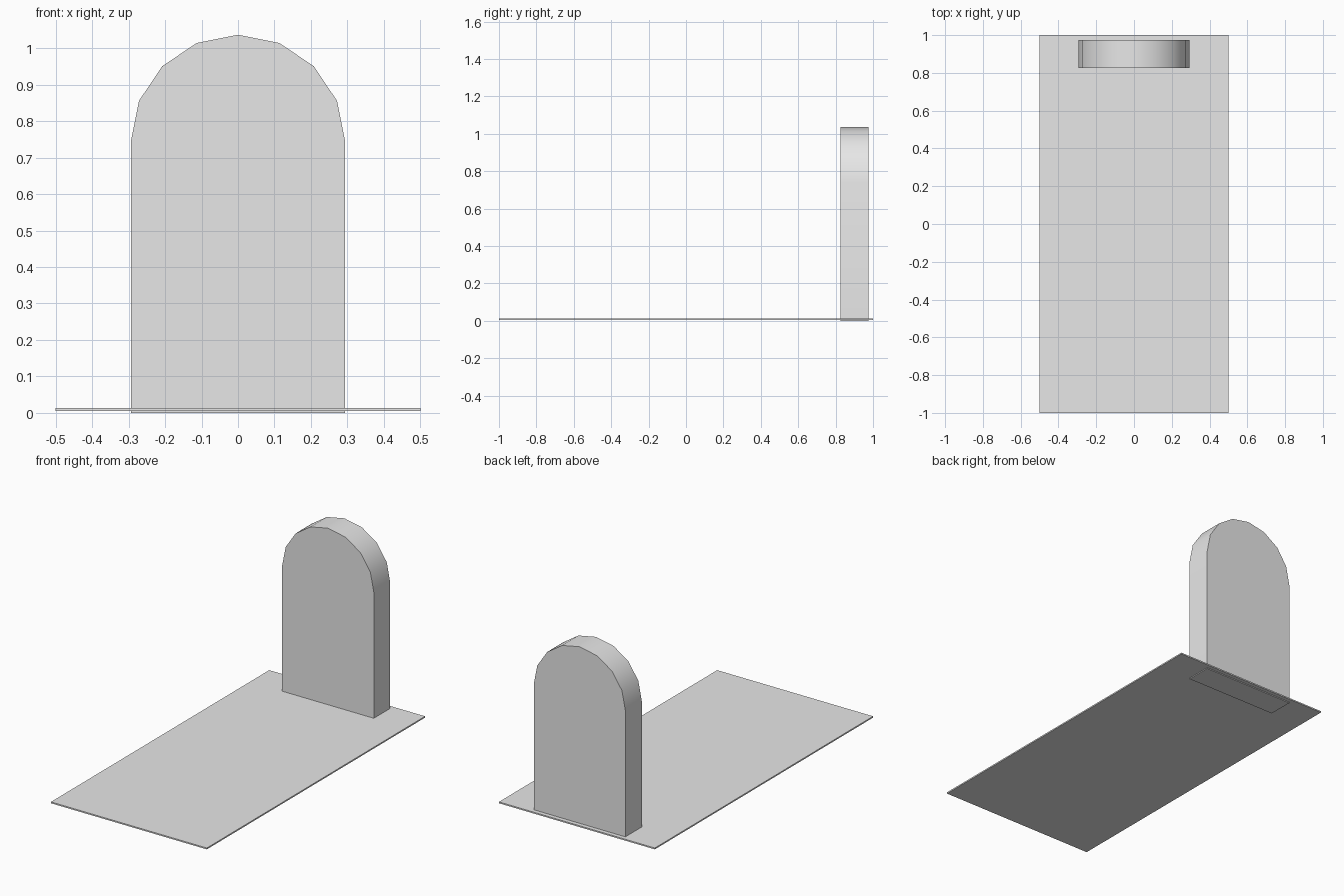
import bpy
import bmesh
import math

cube = bpy.data.objects.get("Cube")
if cube:
    bpy.data.objects.remove(cube, do_unlink=True)

stone = bpy.data.materials.new("light_grey_stone")
stone.use_nodes = True
colour = (0.8, 0.8, 0.8, 1)
stone.diffuse_color = colour
stone.node_tree.nodes["Principled BSDF"].inputs["Base Color"].default_value = colour


def add_object(name, bm):
    bmesh.ops.recalc_face_normals(bm, faces=bm.faces)
    mesh = bpy.data.meshes.new(name)
    bm.to_mesh(mesh)
    bm.free()
    mesh.materials.append(stone)
    obj = bpy.data.objects.new(name, mesh)
    bpy.context.collection.objects.link(obj)
    return obj


# Thin ground slab, just above the foot of the headstone
bm = bmesh.new()
bmesh.ops.create_cube(bm, size=1)
bmesh.ops.scale(bm, vec=(1, 2, 0.008), verts=bm.verts)
bmesh.ops.translate(bm, vec=(0, 0, 0.009), verts=bm.verts)
add_object("ground_slab", bm)

# Headstone: rectangular body under an eight-sided half-round top
RADIUS, SPRING, FRONT, BACK, SIDES = 0.294, 0.743, 0.825, 0.975, 8
outline = [(-RADIUS, 0), (RADIUS, 0)]
for i in range(SIDES + 1):
    a = math.pi * i / SIDES
    outline.append((RADIUS * math.cos(a), SPRING + RADIUS * math.sin(a)))

bm = bmesh.new()
front = bm.faces.new([bm.verts.new((x, FRONT, z)) for x, z in outline])
result = bmesh.ops.extrude_face_region(bm, geom=[front], use_keep_orig=True)
moved = [v for v in result["geom"] if isinstance(v, bmesh.types.BMVert)]
bmesh.ops.translate(bm, vec=(0, BACK - FRONT, 0), verts=moved)

# Seam across the front where the arch springs
front_face = next(f for f in bm.faces if all(abs(v.co.y - FRONT) < 1e-4 for v in f.verts))
spring = [v for v in front_face.verts if abs(v.co.z - SPRING) < 1e-4]
bmesh.ops.connect_verts(bm, verts=spring)
headstone = add_object("headstone", bm)

# Smooth the arch while keeping its rims crisp
bpy.ops.object.select_all(action="DESELECT")
headstone.select_set(True)
bpy.context.view_layer.objects.active = headstone
bpy.ops.object.shade_smooth_by_angle(angle=math.radians(30))
